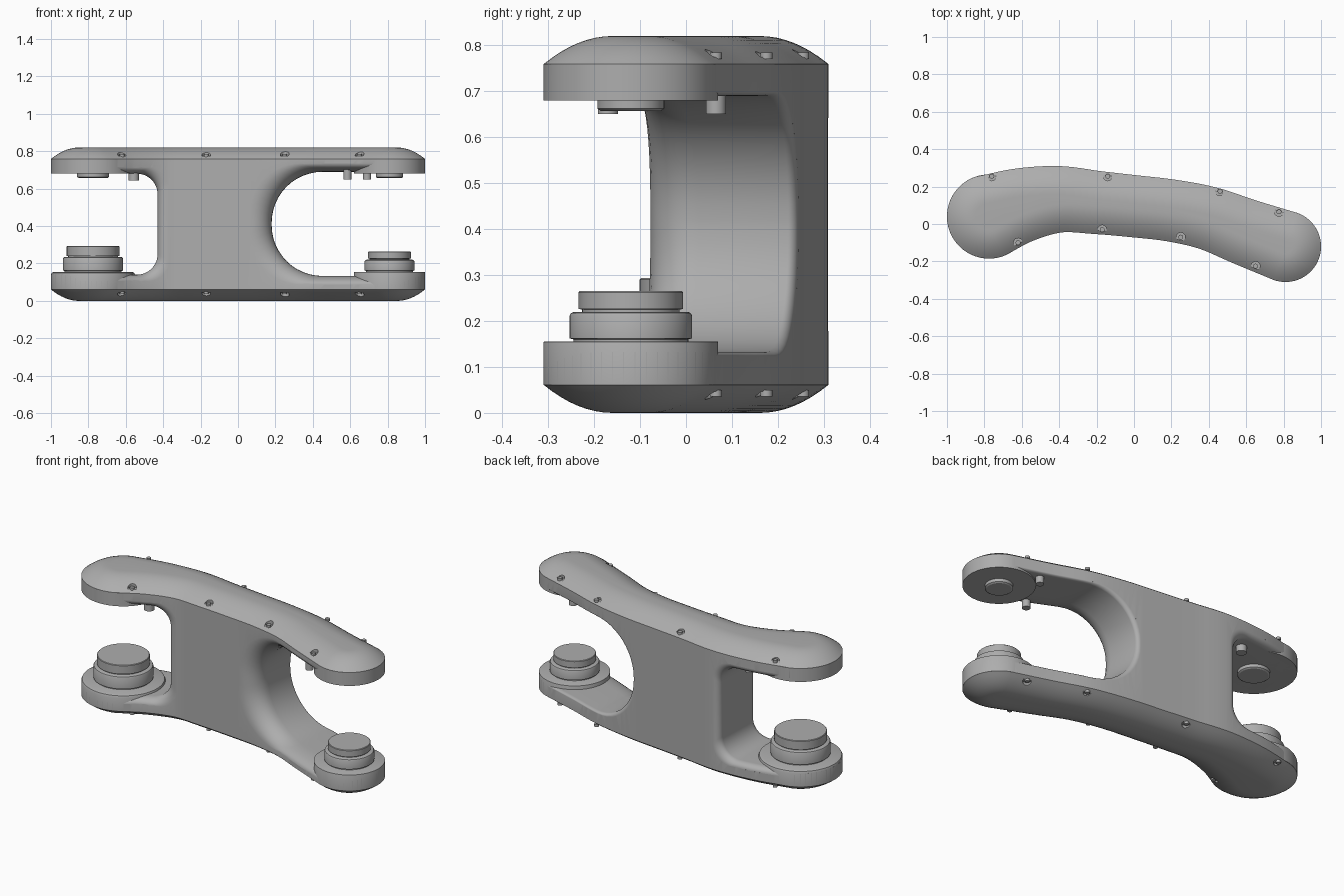
import bpy, bmesh, math
from mathutils import Vector

cube = bpy.data.objects.get("Cube")
if cube:
    bpy.data.objects.remove(cube, do_unlink=True)

grey = bpy.data.materials.new("satin grey")
grey.use_nodes = True
grey.diffuse_color = (0.42, 0.42, 0.42, 1)
grey.node_tree.nodes["Principled BSDF"].inputs["Base Color"].default_value = grey.diffuse_color
HEIGHT = 0.82


def loft(name, rings):
    """Skin a stack of closed rings and cap both ends."""
    bm = bmesh.new()
    loops = [[bm.verts.new(p) for p in ring] for ring in rings]
    n = len(loops[0])
    for a, b in zip(loops, loops[1:]):
        for i in range(n):
            j = (i + 1) % n
            bm.faces.new((a[i], a[j], b[j], b[i]))
    bm.faces.new(loops[0][::-1])
    bm.faces.new(loops[-1])
    bmesh.ops.recalc_face_normals(bm, faces=bm.faces)
    mesh = bpy.data.meshes.new(name)
    bm.to_mesh(mesh)
    bm.free()
    mesh.materials.append(grey)
    obj = bpy.data.objects.new(name, mesh)
    bpy.context.collection.objects.link(obj)
    return obj


def activate(obj):
    bpy.ops.object.select_all(action='DESELECT')
    obj.select_set(True)
    bpy.context.view_layer.objects.active = obj


def smooth(obj):
    activate(obj)
    bpy.ops.object.shade_smooth_by_angle(angle=math.radians(32))


def turned(name, x, y, profile, sides=64):
    """Round part from (radius, height) pairs."""
    turn = [2 * math.pi * i / sides for i in range(sides)]
    obj = loft(name, [[(x + r * math.cos(a), y + r * math.sin(a), z) for a in turn]
                      for r, z in profile])
    smooth(obj)
    return obj


def cut(obj, cutter):
    cutter.hide_render = True
    mod = obj.modifiers.new("cut", 'BOOLEAN')
    mod.operation, mod.solver, mod.object = 'DIFFERENCE', 'EXACT', cutter
    activate(obj)
    bpy.ops.object.modifier_apply(modifier=mod.name)
    bpy.data.objects.remove(cutter, do_unlink=True)


# Curved spine: x, y, half width
spine = [Vector(p) for p in (
    (-0.775, 0.04, 0.225), (-0.6, 0.1, 0.2), (-0.4, 0.132, 0.178),
    (-0.2, 0.115, 0.169), (0, 0.095, 0.166), (0.2, 0.072, 0.166),
    (0.4, 0.03, 0.17), (0.6, -0.045, 0.179), (0.81, -0.12, 0.19))]


def resample(points, steps):
    """Catmull-Rom through the points."""
    pts = [2 * points[0] - points[1]] + points + [2 * points[-1] - points[-2]]
    out = []
    for a, b, c, d in zip(pts, pts[1:], pts[2:], pts[3:]):
        for k in range(steps):
            t = k / steps
            out.append(0.5 * (2 * b + (c - a) * t + (2 * a - 5 * b + 4 * c - d) * t ** 2
                              + (3 * b - a - 3 * c + d) * t ** 3))
    return out + [points[-1]]


stations = resample(spine, 6)


def sides_at(inset):
    """Front and back edge points plus the end directions."""
    front, back, angles = [], [], []
    for i, p in enumerate(stations):
        t = stations[min(i + 1, len(stations) - 1)] - stations[max(i - 1, 0)]
        a = math.atan2(t.y, t.x)
        n = Vector((-math.sin(a), math.cos(a))) * (p.z - inset)
        front.append(p.xy - n)
        back.append(p.xy + n)
        angles.append(a)
    return front, back, angles


def outline(inset, z):
    front, back, angles = sides_at(inset)

    def cap(p, start):
        r = p.z - inset
        return [p.xy + r * Vector((math.cos(start + math.pi * k / 24), math.sin(start + math.pi * k / 24)))
                for k in range(1, 24)]
    pts = (front + cap(stations[-1], angles[-1] - math.pi / 2)
           + back[::-1] + cap(stations[0], angles[0] + math.pi / 2))
    return [(p.x, p.y, z) for p in pts]


# Body: outline with shallow domes above and below
dome = [(0.15 * k / 8, 0.061 * (1 - (1 - k / 8) ** 2)) for k in range(9)]
rings = [outline(d, 0.061 - h) for d, h in reversed(dome)]
rings += [outline(d, HEIGHT - 0.061 + h) for d, h in dome]
body = loft("body", rings)

front_edge, back_edge, _ = sides_at(0)


def edge_y(edge, x):
    if x <= edge[0].x:
        return edge[0].y
    for a, b in zip(edge, edge[1:]):
        if x <= b.x:
            return a.y + (b.y - a.y) * (x - a.x) / (b.x - a.x)
    return edge[-1].y


def opening(name, side, wall, low, high, radius, front_flare, back_flare):
    """Rounded side opening whose rim rolls out to the front and back faces."""
    def section(grow_x, grow_z):
        x0, z0, z1 = wall - grow_x, low - grow_z, high + grow_z
        pts = []
        for z, start in ((z1 - radius, math.pi / 2), (z0 + radius, math.pi)):
            for k in range(13):
                a = start + math.pi / 2 * k / 12
                pts.append((x0 + radius + radius * math.cos(a), z + radius * math.sin(a)))
        xs = [x0 + radius + (1.3 - x0 - radius) * k / 20 for k in range(1, 21)]
        return pts + [(x, z0) for x in xs] + [(x, z1) for x in reversed(xs)]

    rings = []
    for edge, direction, (fx, fz, depth) in ((front_edge, 1, front_flare), (back_edge, -1, back_flare)):
        part = [[(side * x, -direction, z) for x, z in section(fx, fz)]]
        for k in range(9):
            t = 1 - math.cos(math.pi / 2 * k / 8)
            f = 1 - math.sqrt(max(0, 1 - (1 - t) ** 2))
            part.append([(side * x, edge_y(edge, side * x) + direction * depth * t, z)
                         for x, z in section(fx * f, fz * f)])
        rings += part if direction == 1 else part[::-1]
    return loft(name, rings)


cut(body, opening("right_opening", 1, 0.18, 0.133, 0.69, 0.272, (0.12, 0.045, 0.12), (0.02, 0.01, 0.02)))
cut(body, opening("left_opening", -1, 0.43, 0.14, 0.68, 0.11, (0.06, 0.035, 0.06), (0.04, 0.03, 0.04)))

# Screw recesses along both rims, top and bottom
screws = [(-0.76, 0.255), (-0.14, 0.255), (0.46, 0.175), (0.775, 0.065),
          (-0.62, -0.1), (-0.17, -0.03), (0.25, -0.07), (0.65, -0.225)]
for x, y in screws:
    for lo, hi in ((0.774, 0.9), (-0.08, 0.046)):
        cut(body, turned("recess", x, y, [(0.024, lo), (0.024, hi)], 20))
smooth(body)
for i, (x, y) in enumerate(screws):
    turned(f"screw_top_{i}", x, y, [(0.013, 0.77), (0.013, 0.784)], 16)
    turned(f"screw_bottom_{i}", x, y, [(0.013, 0.036), (0.013, 0.05)], 16)

# End pads, stepped knobs below and contact discs above
for label, p, r1, z1, r2, z2, disc in (
        ("left", stations[0], 0.16, 0.235, 0.141, 0.293, 0.085),
        ("right", stations[-1], 0.133, 0.22, 0.114, 0.265, 0.073)):
    x, y, r = p
    rim = 0.016 if label == "left" else 0.001
    turned(label + "_lower_pad", x, y, [(r, 0.061), (r, 0.155 - rim), (r - rim * 0.3, 0.155 - rim * 0.3),
                                        (r - rim, 0.155)], 96)
    turned(label + "_upper_pad", x, y, [(r, 0.68), (r, 0.759)], 96)
    turned(label + "_knob_base", x, y, [(r1 - 0.008, 0.15), (r1 - 0.008, 0.16), (r1, 0.162), (r1, z1 - 0.008),
                                        (r1 - 0.003, z1 - 0.003), (r1 - 0.009, z1)])
    turned(label + "_knob_top", x, y, [(r2 - 0.008, z1 - 0.005), (r2 - 0.008, z1 + 0.005), (r2, z1 + 0.006),
                                       (r2, z2 - 0.003), (r2 - 0.003, z2)])
    turned(label + "_contact_disc", x, y, [(disc - 0.008, 0.657), (disc, 0.662), (disc, 0.69)])

# Small pins under the upper arm
for name, x, y, r, z in (("right_front_pin", 0.585, -0.17, 0.022, 0.65),
                         ("right_back_pin", 0.69, 0.065, 0.022, 0.65),
                         ("left_front_pin", -0.557, -0.03, 0.028, 0.643),
                         ("left_back_pin", -0.557, 0.2, 0.028, 0.643)):
    turned(name, x, y, [(r, z), (r, 0.72)], 24)
